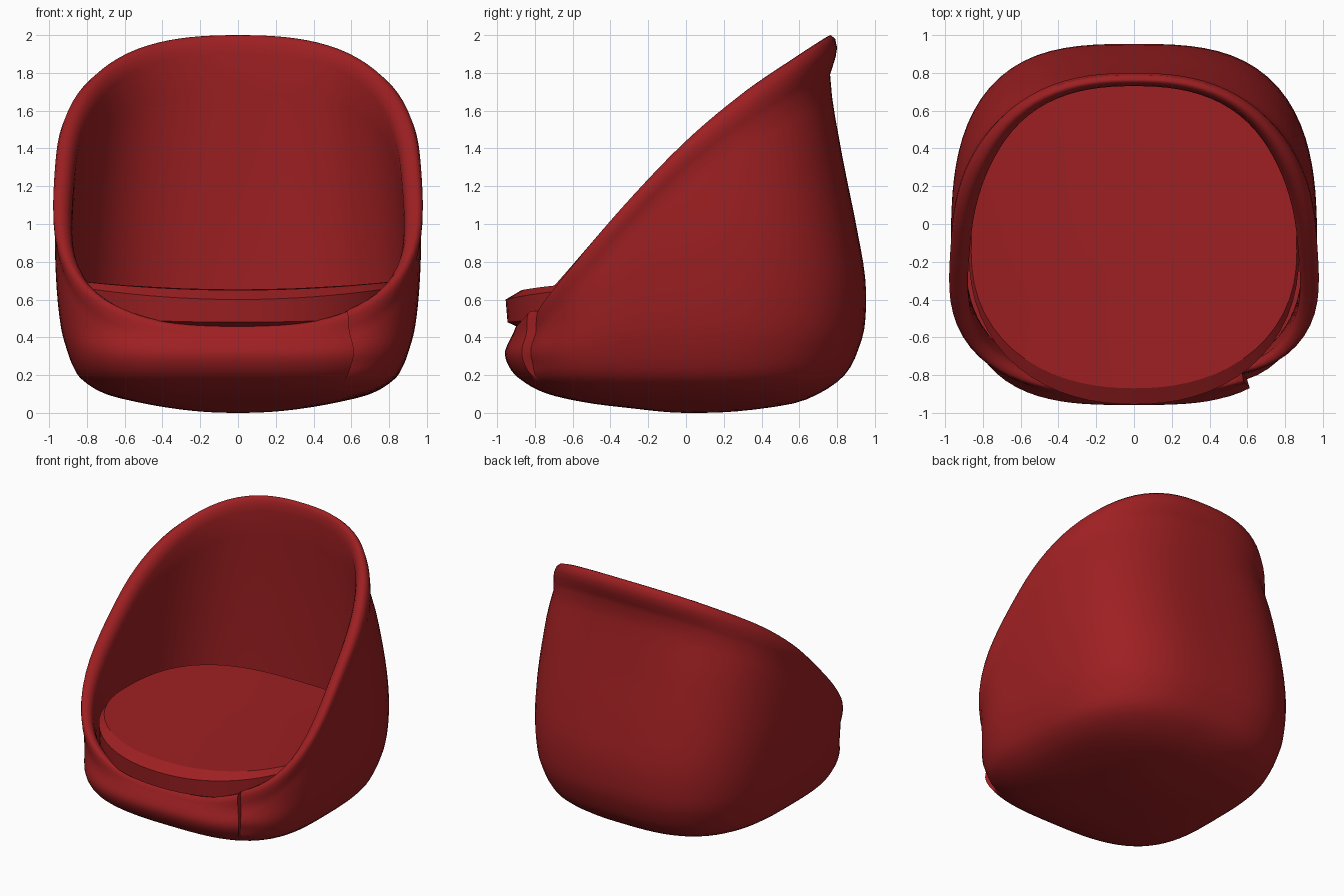
import bpy, bmesh, math

cube = bpy.data.objects.get("Cube")
if cube:
    bpy.data.objects.remove(cube, do_unlink=True)

RED = (0.34, 0.014, 0.016, 1)
red = bpy.data.materials.new("deep red")
red.use_nodes = True
red.diffuse_color = RED
red.node_tree.nodes["Principled BSDF"].inputs["Base Color"].default_value = RED


def curve(table, t):
    """Smooth interpolation of rows (key, values...) at key t."""
    t = min(max(t, table[0][0]), table[-1][0])
    i = max(k for k in range(len(table) - 1) if table[k][0] <= t)
    a, b = table[i], table[i + 1]
    p, n = table[max(i - 1, 0)], table[min(i + 2, len(table) - 1)]
    h = b[0] - a[0]
    u = (t - a[0]) / h
    out = []
    for j in range(1, len(a)):
        ma = (b[j] - p[j]) / (b[0] - p[0]) * h
        mb = (n[j] - a[j]) / (n[0] - a[0]) * h
        out.append((2*u**3 - 3*u*u + 1) * a[j] + (u**3 - 2*u*u + u) * ma
                   + (3*u*u - 2*u**3) * b[j] + (u**3 - u*u) * mb)
    return out


def plan(a, w, back, front, cy, n_back, n_front):
    """Point of a rounded-square section in direction a."""
    c, s = math.cos(a), math.sin(a)
    d, n = (back - cy, n_back) if s > 0 else (cy - front, n_front)
    r = (abs(c / w) ** n + abs(s / d) ** n) ** (-1 / n)
    return r * c, cy + r * s


def loft(name, rings, start, end, angle):
    """Skin closed rings and fan both ends."""
    bm = bmesh.new()
    rows = [[bm.verts.new(p) for p in ring] for ring in rings]
    m = len(rows[0])
    for lo, hi in zip(rows, rows[1:]):
        for k in range(m):
            bm.faces.new((lo[k], lo[(k+1) % m], hi[(k+1) % m], hi[k]))
    first, last = bm.verts.new(start), bm.verts.new(end)
    for k in range(m):
        bm.faces.new((first, rows[0][(k+1) % m], rows[0][k]))
        bm.faces.new((last, rows[-1][k], rows[-1][(k+1) % m]))
    bmesh.ops.recalc_face_normals(bm, faces=bm.faces)
    mesh = bpy.data.meshes.new(name)
    bm.to_mesh(mesh)
    bm.free()
    mesh.materials.append(red)
    ob = bpy.data.objects.new(name, mesh)
    bpy.context.collection.objects.link(ob)
    bpy.ops.object.select_all(action="DESELECT")
    ob.select_set(True)
    bpy.context.view_layer.objects.active = ob
    bpy.ops.object.shade_smooth_by_angle(angle=math.radians(angle))


# Shell: height, half width, back, front, centre, back roundness
body = [(math.sqrt(z), *rest) for z, *rest in (
    (0, .03, .08, .02, .05, 2.3), (.02, .32, .38, -.25, .05, 2.4),
    (.05, .5, .57, -.5, 0, 2.6), (.1, .7, .7, -.73, -.08, 2.8),
    (.18, .83, .82, -.88, -.13, 3), (.25, .875, .875, -.94, -.15, 3),
    (.33, .905, .91, -.957, -.15, 3), (.45, .937, .945, -.9, -.15, 3),
    (.7, .963, .95, -.88, -.15, 3), (1, .968, .9, -.88, -.15, 3),
    (1.4, .94, .82, -.88, -.15, 2.9), (1.75, .89, .765, -.88, -.15, 2.6),
    (2, .89, .77, -.88, -.15, 2.5))]
# Slanted opening: depth, rim height
slant = [(-.95, .42), (-.9, .46), (-.82, .55), (-.67, .71), (-.3, 1.13),
         (0, 1.44), (.3, 1.69), (.6, 1.89), (.77, 2)]
# Rolled lip outside and inside: outward, upward from the rim
lip_outside = [(0, -.11), (.012, -.085), (.022, -.06), (.026, -.035), (.016, -.01)]
lip_inside = [(-.008, 0), (-.035, -.005), (-.058, -.025), (-.072, -.06), (-.08, -.1)]


def section(a, z):
    return plan(a, *curve(body, math.sqrt(max(z, 0))), 3.1)


def rim_height(a):
    lo, hi = 0.3, 2.0
    for _ in range(30):
        mid = (lo + hi) / 2
        if curve(slant, section(a, mid)[1])[0] > mid:
            lo = mid
        else:
            hi = mid
    return lo


SEAM = math.radians(-49.3)
FADE = math.radians(36)


def tuck(a):
    """Inward step of the shell just past the front seam."""
    u = (a - SEAM) / FADE
    return 0.05 * (1 - u) ** 2 if 0 < u < 1 else 0


def shell_column(a):
    top = rim_height(a)
    step = tuck(a)
    rear = (1 + math.sin(a)) / 2
    flare, drop = .2 + 1.05 * rear, 1 + .9 * rear
    thin = 1 - .5 * max(math.sin(a), 0) ** 2

    def at(z, out, height):
        x, y = section(a, z)
        x2, y2 = section(a + .01, z)
        x1, y1 = section(a - .01, z)
        tx, ty = x2 - x1, y2 - y1
        size = math.hypot(tx, ty)
        return x + ty / size * out, y - tx / size * out, height

    pts = []
    levels = 30
    for k in range(levels):
        z = (top - .11 * drop) * (k / levels) ** 2
        fold = min(max((z - .16) / .1, 0), 1)
        pts.append(at(z, -step * fold, z))
    for out, up in lip_outside:
        z = top + up * drop
        pts.append(at(z, out * flare - step, z))
    for i, (out, up) in enumerate(lip_inside):
        pts.append(at(top, out * thin - step * (1 - i / 4), top + up))
    # inner wall down to the hidden floor
    x0, y0, z0 = pts[-1]
    x1, y1 = plan(a, .89, .78, -.83, -.15, 2.7, 2.6)
    for k in range(1, 9):
        u = k / 8
        e = u * (2 - u)
        pts.append((x0 + (x1 - x0) * e, y0 + (y1 - y0) * e, z0 + (.33 - z0) * u))
    return pts


angles = [-math.pi + k * math.tau / 96 for k in range(96)]
angles = sorted(angles + [SEAM - .004, SEAM + .004])
columns = [shell_column(a) for a in angles]
loft("chair_shell", list(zip(*columns)), (0, .05, 0), (0, -.1, .33), 60)

# Seat cushion: half width, back, front, height, rise towards the sides
cushion = [(.6, .5, -.65, .45, 0), (.84, .7, -.88, .45, 0), (.87, .745, -.945, .48, .03),
           (.875, .75, -.955, .60, .07), (.862, .735, -.87, .65, .05),
           (.6, .5, -.64, .652, .05), (.3, .2, -.4, .653, .05)]
rings = []
for w, back, front, z, rise in cushion:
    ring = []
    for k in range(64):
        x, y = plan(k * math.tau / 64, w, back, front, -.15, 2.6, 2.2)
        ring.append((x, y, z + rise * (x / .87) ** 2))
    rings.append(ring)
loft("seat_cushion", rings, (0, -.1, .45), (0, -.1, .653), 25)
